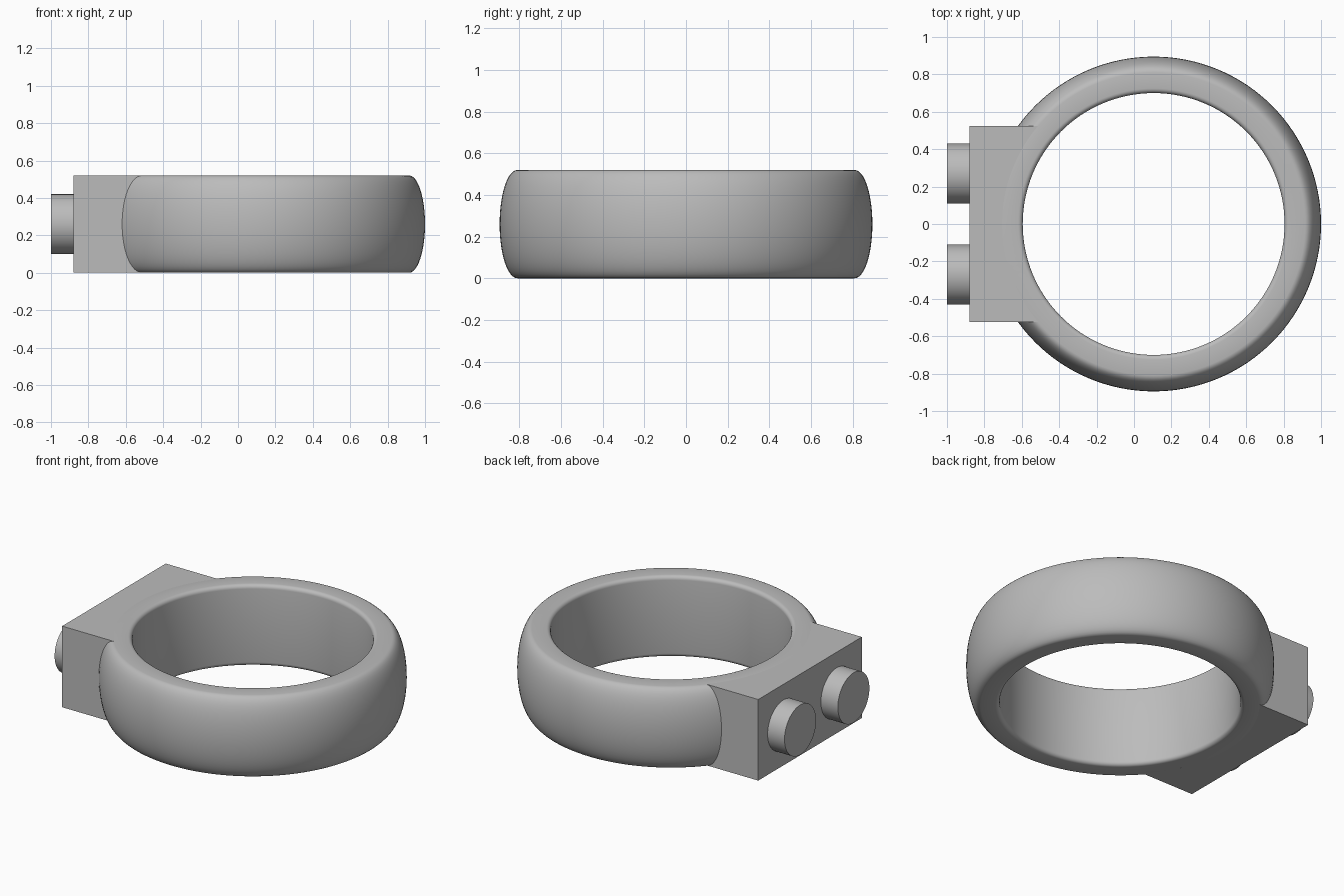
import bpy, bmesh, math
from mathutils import Matrix

cube = bpy.data.objects.get("Cube")
if cube:
    bpy.data.objects.remove(cube, do_unlink=True)

H, MID = 0.52, 0.26             # band height and its middle
CX = 0.105                      # band centre
INNER, OUTER, FLAT = 0.70, 0.895, 0.81
SEGMENTS = 128

grey = bpy.data.materials.new("plain_grey")
grey.use_nodes = True
colour = (0.5, 0.5, 0.5, 1)
grey.diffuse_color = colour
grey.node_tree.nodes["Principled BSDF"].inputs["Base Color"].default_value = colour


def make_object(name, bm):
    bmesh.ops.recalc_face_normals(bm, faces=bm.faces)
    mesh = bpy.data.meshes.new(name)
    bm.to_mesh(mesh)
    bm.free()
    mesh.materials.append(grey)
    obj = bpy.data.objects.new(name, mesh)
    bpy.context.collection.objects.link(obj)
    bpy.ops.object.select_all(action='DESELECT')
    obj.select_set(True)
    bpy.context.view_layer.objects.active = obj
    bpy.ops.object.shade_smooth_by_angle(angle=math.radians(35))
    return obj


def arc(cx, cz, rx, rz, start, end, steps):
    angles = [math.radians(start + (end - start) * i / steps) for i in range(steps + 1)]
    return [(cx + rx * math.cos(a), cz + rz * math.sin(a)) for a in angles]


# Band: bulging outside, small rounded inner rims, swept round a full turn
FILLET = 0.025
profile = arc(FLAT, MID, OUTER - FLAT, MID, -90, 90, 24)
profile += arc(INNER + FILLET, H - FILLET, FILLET, FILLET, 90, 180, 5)
profile += arc(INNER + FILLET, FILLET, FILLET, FILLET, 180, 270, 5)
bm = bmesh.new()
rings = []
for s in range(SEGMENTS):
    a = math.tau * s / SEGMENTS
    rings.append([bm.verts.new((CX + r * math.cos(a), r * math.sin(a), z)) for r, z in profile])
for s, ring in enumerate(rings):
    following = rings[(s + 1) % SEGMENTS]
    for i in range(len(ring)):
        j = (i + 1) % len(ring)
        bm.faces.new((ring[i], following[i], following[j], ring[j]))
make_object("ring_band", bm)

# Mounting block: square outside, hollowed to meet the band
HALF, BACK = 0.525, -0.88
spread = math.degrees(math.asin(HALF / FLAT))
outline = [(BACK, HALF), (BACK, -HALF)]
outline += arc(CX, 0, FLAT, FLAT, 180 + spread, 180 - spread, 32)
bm = bmesh.new()
base = bm.faces.new([bm.verts.new((x, y, 0)) for x, y in outline])
extruded = bmesh.ops.extrude_face_region(bm, geom=[base])
top = [v for v in extruded["geom"] if isinstance(v, bmesh.types.BMVert)]
bmesh.ops.translate(bm, verts=top, vec=(0, 0, H))
make_object("mounting_block", bm)

# Two round pegs on the outer face of the block
for side, name in ((1, "left_peg"), (-1, "right_peg")):
    bm = bmesh.new()
    place = Matrix.Translation((-0.93, side * 0.27, MID)) @ Matrix.Rotation(math.pi / 2, 4, 'Y')
    bmesh.ops.create_cone(bm, cap_ends=True, segments=64, radius1=0.16, radius2=0.16,
                          depth=0.14, matrix=place)
    make_object(name, bm)
